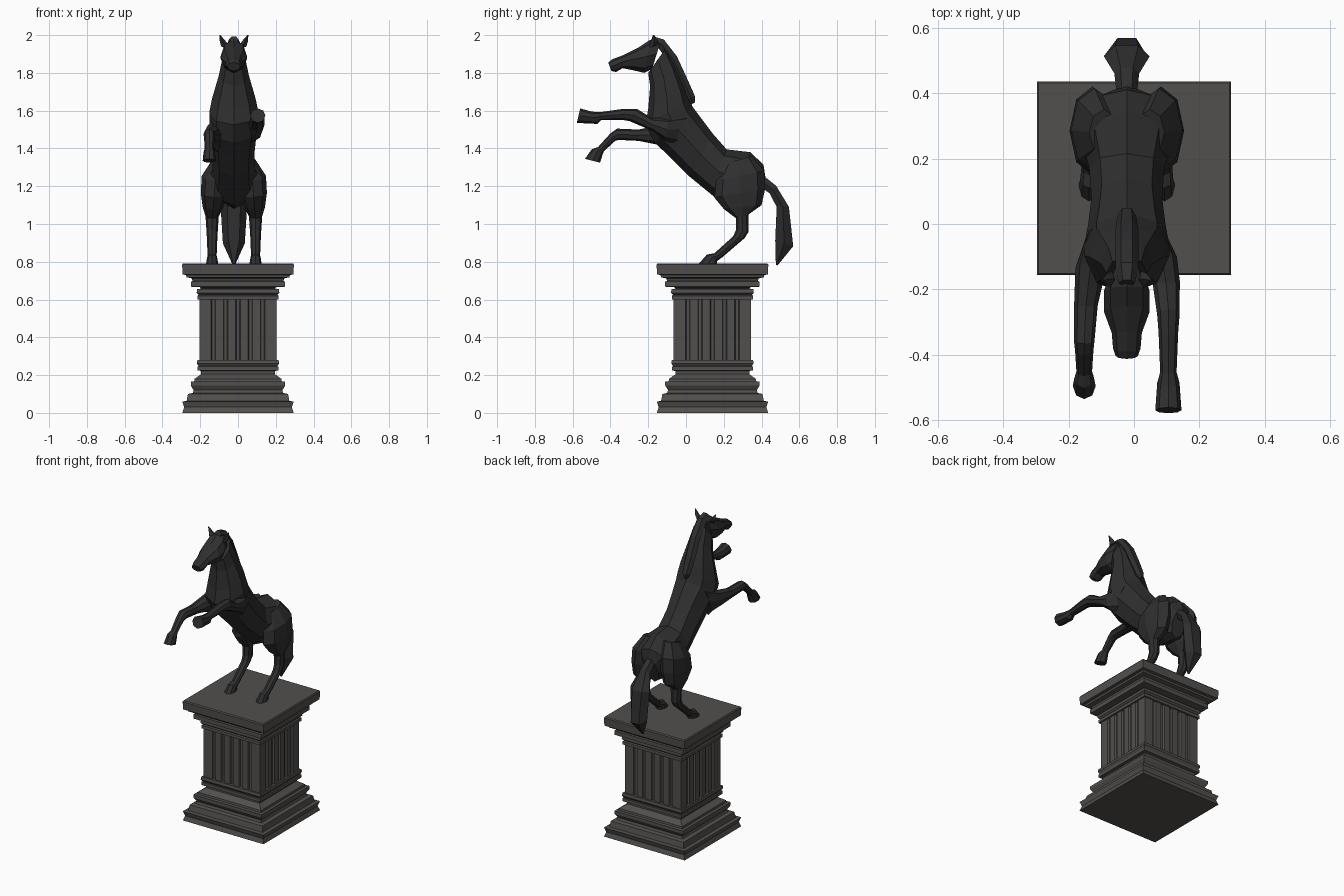
import bpy, bmesh, math
from mathutils import Matrix

CX = -0.022   # centre line of the horse
PY = 0.14     # centre of the pedestal


def material(name, rgb):
    m = bpy.data.materials.new(name)
    m.diffuse_color = (*rgb, 1)
    return m


BRONZE = material("dark_bronze", (0.028, 0.028, 0.028))
STONE = material("dark_stone", (0.085, 0.08, 0.075))


def skin(name, rings, mat):
    """Join rings of points into a closed flat-shaded solid."""
    bm = bmesh.new()
    rows = [[bm.verts.new(p) for p in r] for r in rings]
    n = len(rows[0])
    for a, b in zip(rows, rows[1:]):
        for i in range(n):
            j = (i + 1) % n
            bm.faces.new((a[i], a[j], b[j], b[i]))
    bm.faces.new(rows[0])
    bm.faces.new(rows[-1])
    bmesh.ops.recalc_face_normals(bm, faces=bm.faces)
    me = bpy.data.meshes.new(name)
    bm.to_mesh(me)
    bm.free()
    me.materials.append(mat)
    ob = bpy.data.objects.new(name, me)
    bpy.context.collection.objects.link(ob)
    return ob


def limb(name, sections, side=1, sides=8, cx=CX):
    """Each section: two outline points (y, z, y, z), half width, x offset."""
    rings = []
    for y1, z1, y2, z2, hw, off in sections:
        ring = []
        for i in range(sides):
            a = 2 * math.pi * i / sides
            c, s = math.cos(a), math.sin(a)
            ring.append((cx + side * off + hw * c,
                         (y1 + y2) / 2 + (y1 - y2) / 2 * s,
                         (z1 + z2) / 2 + (z1 - z2) / 2 * s))
        rings.append(ring)
    return skin(name, rings, BRONZE)


# Torso and neck, rump to poll
limb("body", [
    (.42, 1.25, .36, 1.08, .05, 0),
    (.41, 1.315, .28, 1.09, .12, 0),
    (.34, 1.38, .20, 1.10, .145, 0),
    (.215, 1.395, .13, 1.16, .115, 0),
    (.14, 1.48, .02, 1.25, .108, 0),
    (.08, 1.56, -.08, 1.35, .118, 0),
    (.035, 1.62, -.165, 1.43, .13, 0),
    (.02, 1.66, -.215, 1.525, .13, 0),
    (0, 1.72, -.20, 1.61, .115, 0),
    (-.05, 1.84, -.19, 1.73, .08, 0),
    (-.10, 1.94, -.20, 1.80, .062, 0)])

# Head, poll to muzzle
limb("head", [
    (-.13, 1.98, -.18, 1.82, .052, 0),
    (-.19, 1.975, -.22, 1.80, .07, 0),
    (-.25, 1.935, -.285, 1.815, .07, 0),
    (-.33, 1.895, -.335, 1.825, .046, 0),
    (-.39, 1.872, -.37, 1.805, .042, 0),
    (-.412, 1.855, -.395, 1.81, .034, 0)])

# Mane and tail
limb("mane", [
    (-.17, 1.995, -.19, 1.96, .025, 0),
    (-.115, 1.98, -.15, 1.93, .035, 0),
    (-.045, 1.89, -.09, 1.85, .035, 0),
    (.01, 1.77, -.04, 1.75, .035, 0),
    (.052, 1.675, 0, 1.66, .028, 0),
    (.05, 1.645, .02, 1.63, .008, 0)], sides=6)
limb("tail", [
    (.38, 1.20, .40, 1.27, .03, 0),
    (.44, 1.16, .48, 1.205, .038, 0),
    (.475, 1.09, .55, 1.09, .07, 0),
    (.465, .915, .575, .88, .058, 0),
    (.475, .785, .485, .78, .006, 0)], sides=6)

# Paired ears and hind legs
for side, label in ((-1, "left"), (1, "right")):
    limb("ear_" + label, [
        (-.20, 1.93, -.145, 1.95, .022, .045),
        (-.185, 1.97, -.15, 1.97, .015, .06),
        (-.175, 2.0, -.168, 2.0, .003, .074)], side, 4)
    limb("hind_leg_" + label, [
        (.21, 1.32, .35, 1.36, .045, .07),
        (.16, 1.23, .415, 1.28, .072, .098),
        (.15, 1.14, .42, 1.19, .07, .105),
        (.20, 1.08, .40, 1.10, .055, .11),
        (.265, 1.03, .33, 1.05, .035, .115),
        (.265, .97, .332, .96, .03, .115),
        (.25, .935, .31, .925, .028, .115),
        (.15, .845, .19, .822, .024, .115),
        (.11, .838, .165, .805, .027, .115),
        (.068, .79, .165, .79, .032, .115)], side, 8)

# Raised forelegs, each in its own pose
limb("front_leg_right", [
    (.01, 1.58, -.05, 1.42, .035, .08),
    (-.09, 1.56, -.11, 1.44, .048, .105),
    (-.18, 1.56, -.17, 1.49, .042, .12),
    (-.26, 1.61, -.30, 1.545, .034, .127),
    (-.33, 1.61, -.33, 1.55, .03, .127),
    (-.455, 1.592, -.45, 1.55, .025, .127),
    (-.50, 1.595, -.47, 1.53, .034, .127),
    (-.56, 1.612, -.578, 1.535, .04, .127)])
limb("front_leg_left", [
    (-.01, 1.58, -.07, 1.38, .035, -.09),
    (-.12, 1.53, -.15, 1.42, .047, -.11),
    (-.25, 1.50, -.25, 1.44, .036, -.125),
    (-.365, 1.505, -.355, 1.445, .031, -.13),
    (-.40, 1.48, -.375, 1.44, .028, -.13),
    (-.465, 1.408, -.435, 1.385, .024, -.13),
    (-.50, 1.395, -.44, 1.372, .03, -.13),
    (-.535, 1.345, -.455, 1.325, .035, -.13)])


# Square pedestal mouldings from (half width, z) profiles
def moulding(name, profile):
    return skin(name, [[(h * sx, PY + h * sy, z) for sx, sy in
                        ((-1, -1), (1, -1), (1, 1), (-1, 1))]
                       for h, z in profile], STONE)


moulding("pedestal_base", [
    (.295, 0), (.285, .03), (.295, .06), (.272, .063), (.265, .1),
    (.24, .105), (.235, .12), (.25, .145), (.25, .165), (.232, .167),
    (.23, .18), (.195, .205), (.195, .222), (.215, .225), (.215, .245),
    (.208, .247), (.218, .262), (.215, .28)])
moulding("pedestal_cap", [
    (.215, .60), (.215, .62), (.208, .625), (.219, .635), (.217, .655),
    (.195, .658), (.20, .665), (.25, .668), (.25, .695), (.24, .698),
    (.245, .712), (.272, .718), (.275, .73), (.293, .733), (.296, .785),
    (.291, .792)])

# Shaft with narrow vertical flutes on all four faces
H, DEPTH, FLUTES = .205, .012, 5
edge = [(-H, -H)]
for i in range(FLUTES):
    x = -.13 + .26 * i / (FLUTES - 1)
    edge += [(x - .012, -H), (x - .008, -H + DEPTH), (x + .008, -H + DEPTH), (x + .012, -H)]
outline = []
for k in range(4):
    c, s = round(math.cos(k * math.pi / 2)), round(math.sin(k * math.pi / 2))
    outline += [(x * c - y * s, PY + x * s + y * c) for x, y in edge]
skin("pedestal_shaft", [[(x, y, z) for x, y in outline] for z in (.275, .605)], STONE)
